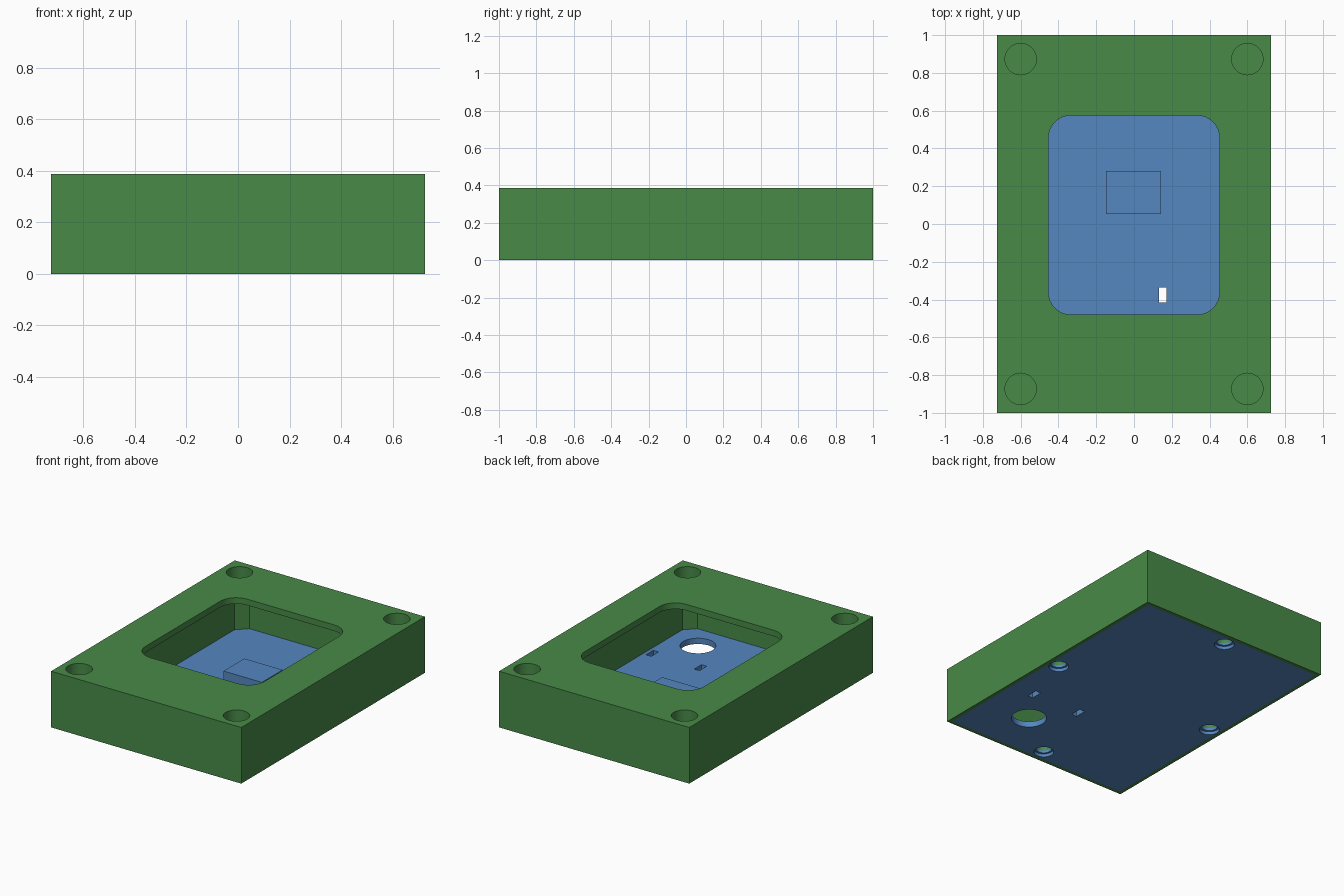
import bpy, bmesh, math

if "Cube" in bpy.data.objects:
    bpy.data.objects.remove(bpy.data.objects["Cube"])

HX, HY, HZ = 0.725, 1.0, 0.387     # half width, half depth, full height
PLATE = 0.04                       # base plate thickness
RIM = 0.025                        # wall around the base plate


def material(name, rgb):
    m = bpy.data.materials.new(name)
    m.diffuse_color = (*rgb, 1)
    m.use_nodes = True
    m.node_tree.nodes["Principled BSDF"].inputs["Base Color"].default_value = m.diffuse_color
    return m


green = material("green", (0.065, 0.254, 0.065))
blue = material("blue", (0.091, 0.242, 0.527))


def prism(name, outline, z0, z1, mat=None):
    """Extrude a counter-clockwise outline from z0 to z1."""
    bm = bmesh.new()
    low = [bm.verts.new((x, y, z0)) for x, y in outline]
    top = [bm.verts.new((x, y, z1)) for x, y in outline]
    bm.faces.new(low[::-1])
    bm.faces.new(top)
    n = len(outline)
    for i in range(n):
        j = (i + 1) % n
        bm.faces.new((low[i], low[j], top[j], top[i]))
    mesh = bpy.data.meshes.new(name)
    bm.to_mesh(mesh)
    bm.free()
    ob = bpy.data.objects.new(name, mesh)
    bpy.context.collection.objects.link(ob)
    if mat:
        mesh.materials.append(mat)
    return ob


def rect(cx, cy, hx, hy, r=0, steps=8):
    """Rectangle outline; corners of size r, rounded in the given steps."""
    if r == 0:
        return [(cx - hx, cy - hy), (cx + hx, cy - hy), (cx + hx, cy + hy), (cx - hx, cy + hy)]
    pts = []
    for k, (sx, sy) in enumerate(((1, 1), (-1, 1), (-1, -1), (1, -1))):
        for i in range(steps + 1):
            a = math.pi / 2 * (k + i / steps)
            pts.append((cx + sx * (hx - r) + r * math.cos(a), cy + sy * (hy - r) + r * math.sin(a)))
    return pts


def circle(cx, cy, r, n=48):
    return [(cx + r * math.cos(2 * math.pi * i / n), cy + r * math.sin(2 * math.pi * i / n)) for i in range(n)]


def cut(ob, cutters):
    """Subtract each (outline, z0, z1) prism from the object."""
    for outline, z0, z1 in cutters:
        c = prism("cutter", outline, z0, z1)
        c.hide_render = True
        mod = ob.modifiers.new("cut", 'BOOLEAN')
        mod.operation, mod.solver, mod.object = 'DIFFERENCE', 'EXACT', c
        bpy.context.view_layer.objects.active = ob
        bpy.ops.object.modifier_apply(modifier=mod.name)
        bpy.data.objects.remove(c)
    bpy.ops.object.select_all(action='DESELECT')
    ob.select_set(True)
    bpy.context.view_layer.objects.active = ob
    bpy.ops.object.shade_smooth_by_angle(angle=math.radians(30))


screws = [(0.63, 0), (-0.63, 0), (0, 0.9), (0, -0.9)]

# Case: plate recess below, chamfered cavity, rounded window, blind holes
case = prism("case", rect(0, 0, HX, HY), 0, HZ, green)
cuts = [(rect(0, 0, HX - RIM, HY - RIM), -0.1, PLATE),
        (rect(0, 0, 0.565, 0.835, 0.067, 1), 0.02, 0.345),
        (rect(0, 0.0475, 0.453, 0.5275, 0.12), 0.3, 0.5)]
cuts += [(circle(sx * 0.6, sy * 0.873, 0.083), 0.155, 0.5) for sx in (-1, 1) for sy in (-1, 1)]
cuts += [(circle(x, y, 0.05, 32), 0.0, 0.24) for x, y in screws]
cut(case, cuts)

# Base plate: large round opening, two slots, four stepped screw holes
plate = prism("base_plate", rect(0, 0, HX - RIM, HY - RIM), 0, PLATE, blue)
cuts = [(circle(0.35, -0.63, 0.112), -0.1, 0.1)]
cuts += [(rect(x, -0.375, 0.02, 0.04), -0.1, 0.1) for x in (0.152, 0.52)]
for x, y in screws:
    cuts += [(circle(x, y, 0.05, 32), -0.1, 0.1), (circle(x, y, 0.064, 32), -0.1, 0.022)]
cut(plate, cuts)

# Raised block on the plate
prism("raised_block", rect(-0.002, 0.167, 0.146, 0.113), PLATE, 0.14, blue)
